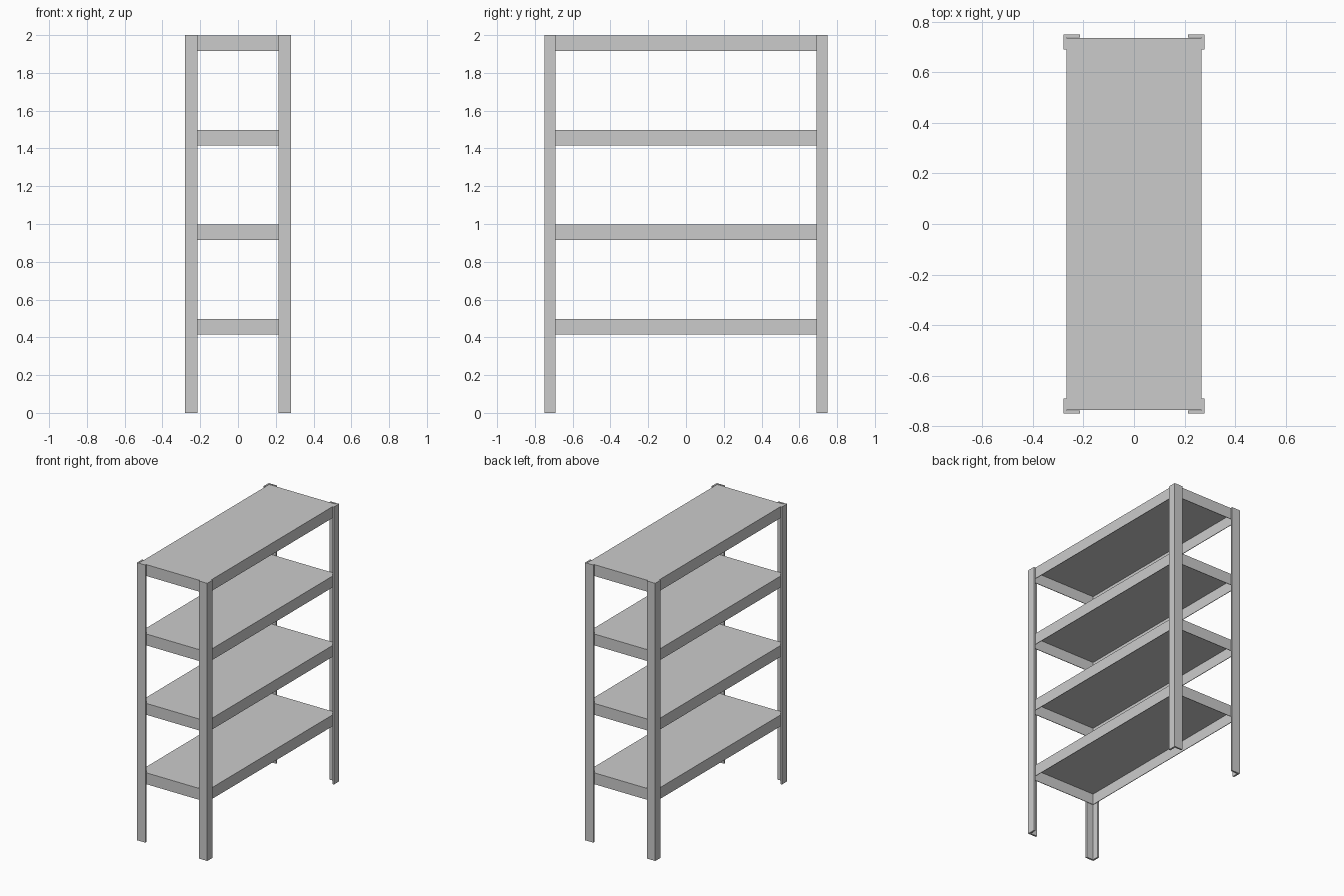
import bpy, bmesh

if "Cube" in bpy.data.objects:
    bpy.data.objects.remove(bpy.data.objects["Cube"])

HX, HY, H = 0.28, 0.75, 2.0      # outer half sizes and height
WX, WY, T = 0.066, 0.059, 0.012  # angle-post flange widths and thickness


def make_object(name, bm):
    bmesh.ops.recalc_face_normals(bm, faces=bm.faces)
    me = bpy.data.meshes.new(name)
    bm.to_mesh(me)
    bm.free()
    ob = bpy.data.objects.new(name, me)
    bpy.context.collection.objects.link(ob)
    return ob


# L-section corner post, mirrored into each corner by the signs
def corner_post(name, sx, sy):
    profile = [(HX, HY), (HX - WX, HY), (HX - WX, HY - T),
               (HX - T, HY - T), (HX - T, HY - WY), (HX, HY - WY)]
    bm = bmesh.new()
    face = bm.faces.new([bm.verts.new((sx * x, sy * y, 0)) for x, y in profile])
    ext = bmesh.ops.extrude_face_region(bm, geom=[face], use_keep_orig=True)
    top = [v for v in ext["geom"] if isinstance(v, bmesh.types.BMVert)]
    bmesh.ops.translate(bm, verts=top, vec=(0, 0, H))
    make_object(name, bm)


# Sheet-metal shelf: shallow box open underneath, given a thin wall
def shelf(name, top):
    depth = 0.082
    bm = bmesh.new()
    bmesh.ops.create_cube(bm, size=1)
    bmesh.ops.scale(bm, verts=bm.verts, vec=(2 * (HX - T), 2 * (HY - T) - 0.002, depth))
    bmesh.ops.translate(bm, verts=bm.verts, vec=(0, 0, top - depth / 2))
    bm.normal_update()
    bottom = [f for f in bm.faces if f.normal.z < -0.5]
    bmesh.ops.delete(bm, geom=bottom, context='FACES_ONLY')
    ob = make_object(name, bm)
    wall = ob.modifiers.new("sheet_thickness", 'SOLIDIFY')
    wall.thickness = 0.004
    wall.offset = -1
    wall.use_even_offset = True


for side, sx in (("left", -1), ("right", 1)):
    for end, sy in (("front", -1), ("back", 1)):
        corner_post(f"{end}_{side}_post", sx, sy)

for i in range(4):
    shelf(f"shelf_{i + 1}", 0.5 * (i + 1) - 0.002)
